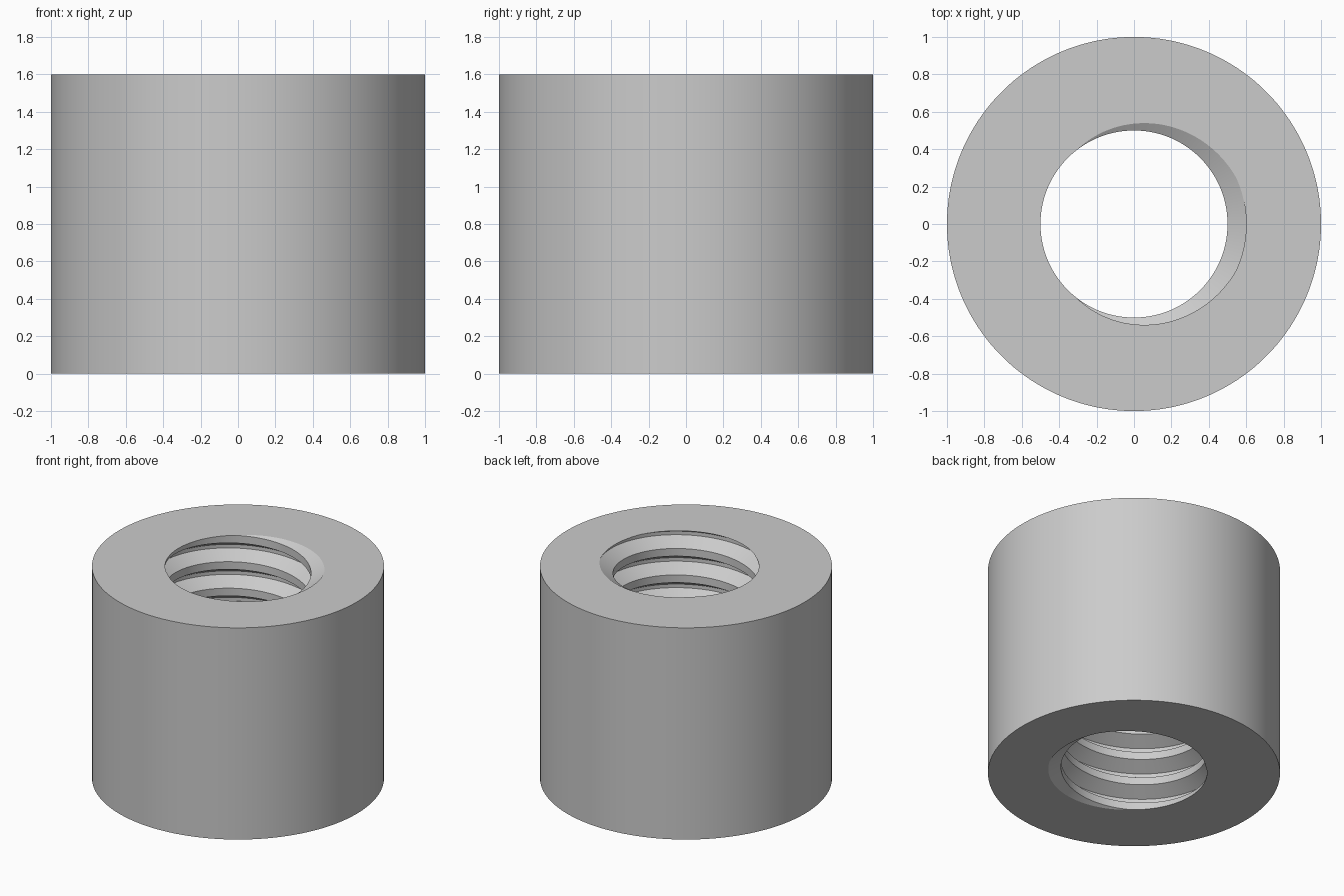
import bpy
import bmesh
import math

cube = bpy.data.objects.get("Cube")
if cube:
    bpy.data.objects.remove(cube, do_unlink=True)

HEIGHT, OUTER = 1.6, 1.0
BORE, ROOT = 0.5, 0.6            # crest and root radii of the thread
PITCH, TURNS = 0.2, 8
FLAT, EDGE = 24, 128             # half widths of root and groove, degrees of turn
SEGMENTS = 180


def thread_radius(z, turn):
    """Radius of the threaded bore at height z and angle turn (0 to 1)."""
    d = abs((z / PITCH - turn + 0.5) % 1 - 0.5) * 360
    return ROOT - (ROOT - BORE) * min(max((d - FLAT) / (EDGE - FLAT), 0), 1)


def section(turn):
    """Closed cross-section (radius, z) of the nut wall at one angle."""
    heights = [0]
    for k in range(-1, TURNS + 1):
        for offset in (-EDGE, -FLAT, FLAT, EDGE):
            z = PITCH * (turn + k + offset / 360)
            heights.append(min(max(z, 0), HEIGHT))
    heights.append(HEIGHT)
    bore = [(thread_radius(z, turn), z) for z in heights]
    return bore + [(OUTER, HEIGHT), (OUTER, 0)]


# Sweep the section round the axis; the helix closes on itself at the seam
bm = bmesh.new()
columns = []
for i in range(SEGMENTS + 1):
    a = 2 * math.pi * i / SEGMENTS
    columns.append([bm.verts.new((r * math.cos(a), r * math.sin(a), z))
                    for r, z in section(i / SEGMENTS)])
for left, right in zip(columns, columns[1:]):
    for j in range(len(left)):
        bm.faces.new((left[j - 1], left[j], right[j], right[j - 1]))
bmesh.ops.remove_doubles(bm, verts=bm.verts, dist=0.0001)
bmesh.ops.recalc_face_normals(bm, faces=bm.faces)

mesh = bpy.data.meshes.new("threaded_nut")
bm.to_mesh(mesh)
bm.free()
nut = bpy.data.objects.new("threaded_nut", mesh)
bpy.context.collection.objects.link(nut)

# Plain grey material
grey = bpy.data.materials.new("light_grey")
grey.use_nodes = True
colour = (0.6, 0.6, 0.6, 1)
grey.diffuse_color = colour
grey.node_tree.nodes["Principled BSDF"].inputs["Base Color"].default_value = colour
mesh.materials.append(grey)

# Smooth the round walls, keep rims and thread edges sharp
bpy.ops.object.select_all(action="DESELECT")
nut.select_set(True)
bpy.context.view_layer.objects.active = nut
bpy.ops.object.shade_smooth_by_angle(angle=math.radians(30))
